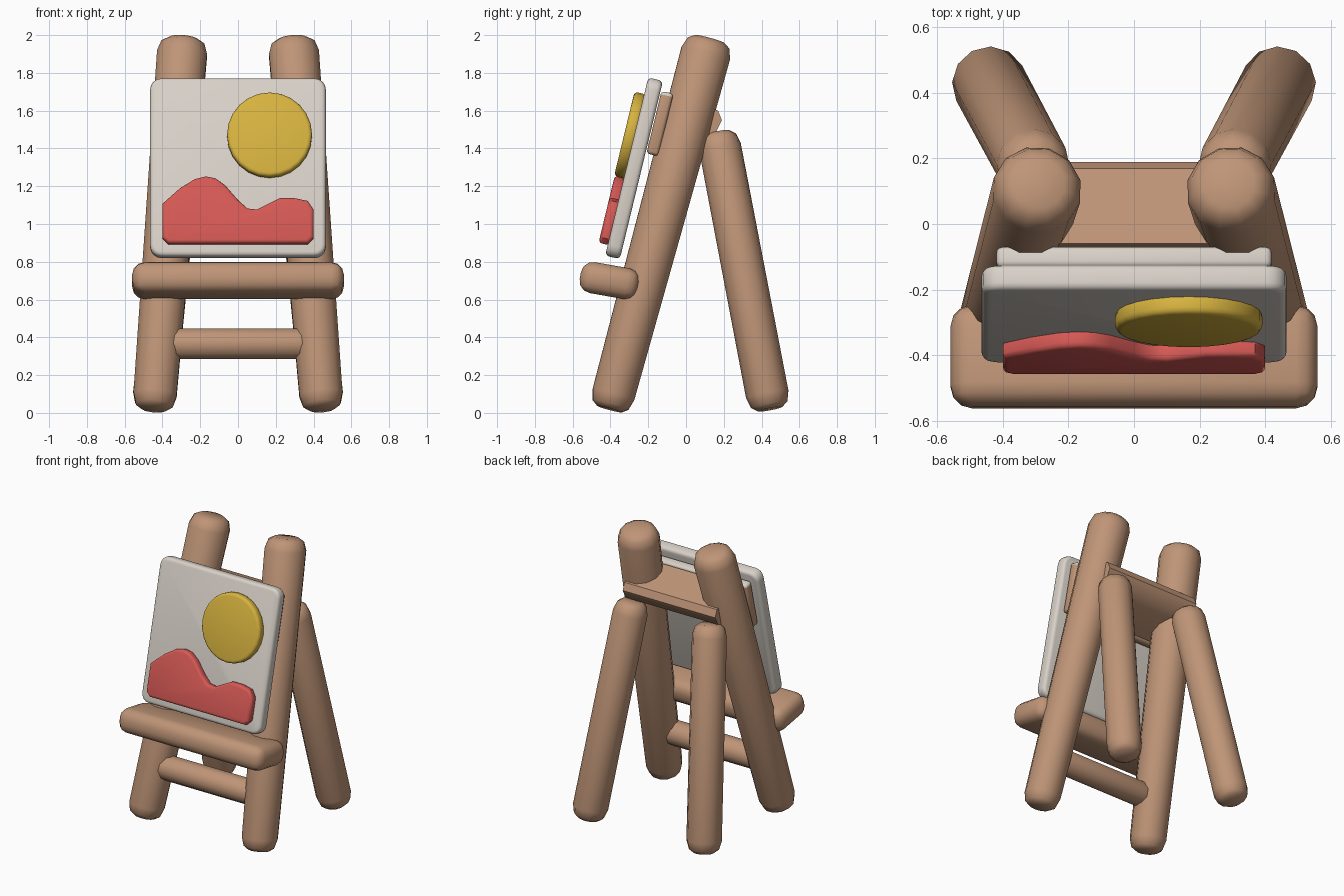
import bpy, bmesh
from math import sin, cos, pi, radians
from mathutils import Matrix, Vector

cube = bpy.data.objects.get("Cube")
if cube:
    bpy.data.objects.remove(cube, do_unlink=True)


def material(name, r, g, b):
    m = bpy.data.materials.new(name)
    m.use_nodes = True
    m.diffuse_color = (r, g, b, 1)
    m.node_tree.nodes["Principled BSDF"].inputs["Base Color"].default_value = (r, g, b, 1)
    return m


wood = material("wood brown", 0.52, 0.30, 0.185)
white = material("canvas white", 0.69, 0.64, 0.58)
yellow = material("sun yellow", 0.68, 0.45, 0.05)
red = material("hill red", 0.67, 0.10, 0.09)


def finish(name, bm, matrix, mat, bevel=0):
    bmesh.ops.recalc_face_normals(bm, faces=bm.faces)
    mesh = bpy.data.meshes.new(name)
    bm.to_mesh(mesh)
    bm.free()
    mesh.materials.append(mat)
    ob = bpy.data.objects.new(name, mesh)
    bpy.context.collection.objects.link(ob)
    ob.matrix_world = matrix
    bpy.ops.object.select_all(action='DESELECT')
    ob.select_set(True)
    bpy.context.view_layer.objects.active = ob
    if bevel:
        mod = ob.modifiers.new("rounded edges", 'BEVEL')
        mod.width = bevel
        mod.segments = 3
        mod.limit_method = 'ANGLE'
        mod.angle_limit = 1.0
        bpy.ops.object.modifier_apply(modifier=mod.name)
    bpy.ops.object.shade_smooth_by_angle(angle=radians(40))
    return ob


def post(name, a, b, ra, rb, cap=0.08, sides=12):
    """Round wooden post from a to b with softened ends."""
    a, b = Vector(a), Vector(b)
    length = (b - a).length
    ends = [(0, 0.58), (0.3, 0.86), (1, 1)]
    rings = [(cap * t, ra * s) for t, s in ends]
    rings += [(length - cap * t, rb * s) for t, s in reversed(ends)]
    bm = bmesh.new()
    loops = [[bm.verts.new((r * cos(2 * pi * i / sides), r * sin(2 * pi * i / sides), z))
              for i in range(sides)] for z, r in rings]
    for low, high in zip(loops, loops[1:]):
        for i in range(sides):
            j = (i + 1) % sides
            bm.faces.new((low[i], low[j], high[j], high[i]))
    bm.faces.new(loops[0])
    bm.faces.new(loops[-1])
    turn = (b - a).to_track_quat('Z', 'Y').to_matrix().to_4x4()
    return finish(name, bm, Matrix.Translation(a) @ turn, wood)


def plate(name, outline, w0, w1, matrix, mat, bevel):
    """Outline in local XY, extruded from w0 to w1 along local Z."""
    bm = bmesh.new()
    face = bm.faces.new([bm.verts.new((x, y, w0)) for x, y in outline])
    out = bmesh.ops.extrude_face_region(bm, geom=[face])
    verts = [g for g in out["geom"] if isinstance(g, bmesh.types.BMVert)]
    bmesh.ops.translate(bm, verts=verts, vec=(0, 0, w1 - w0))
    return finish(name, bm, matrix, mat, bevel)


def rectangle(hx, hy, r=0.0, steps=4):
    if not r:
        return [(-hx, -hy), (hx, -hy), (hx, hy), (-hx, hy)]
    pts = []
    for k, (sx, sy) in enumerate([(1, 1), (-1, 1), (-1, -1), (1, -1)]):
        for i in range(steps + 1):
            t = pi / 2 * (k + i / steps)
            pts.append((sx * (hx - r) + r * cos(t), sy * (hy - r) + r * sin(t)))
    return pts


# Four splayed legs
for side, s in (("left", 1), ("right", -1)):
    post("front_leg_" + side, (s * 0.445, -0.405, 0.02), (s * 0.29, 0.125, 1.98), 0.118, 0.137)
    post("back_leg_" + side, (s * 0.45, 0.445, 0.02), (s * 0.30, 0.165, 1.485), 0.114, 0.112)

# Lower rung
post("lower_rung", (-0.40, -0.325, 0.365), (0.40, -0.325, 0.365), 0.085, 0.085, sides=10)

# Parts extruded across the width: profile in YZ
across = Matrix(((0, 0, 1, 0), (1, 0, 0, 0), (0, 1, 0, 0), (0, 0, 0, 1)))
plate("upper_crossbar",
      [(-0.06, 1.68), (0.17, 1.60), (0.19, 1.55), (0.16, 1.49), (0.08, 1.45), (-0.14, 1.38)],
      -0.36, 0.36, across, wood, 0)
tray = Matrix.Translation((0, -0.405, 0.70)) @ Matrix.Rotation(radians(-10), 4, 'X') @ across
plate("tray", rectangle(0.157, 0.083), -0.56, 0.56, tray, wood, 0.065)

# Leaning picture
lean = radians(13.6)
board = Matrix.Translation((0, -0.275, 1.295)) @ Matrix.Rotation(pi / 2 - lean, 4, 'X')
plate("canvas", rectangle(0.465, 0.485, 0.06), -0.04, 0.04, board, white, 0.022)

# Backing plank, white along its top edge
backing = plate("backing_plank", rectangle(0.42, 0.17), -0.11, -0.045,
                board @ Matrix.Translation((0, 0.262, 0)), wood, 0.018)
backing.data.materials.append(white)
for p in backing.data.polygons:
    if p.center.y > 0.15:
        p.material_index = 1

# Painted sun and hills in relief
plate("sun", [(0.167 + 0.225 * cos(i * pi / 12), 0.165 + 0.23 * sin(i * pi / 12)) for i in range(24)],
      0.03, 0.093, board, yellow, 0.02)
hills = [(-.4, .93), (-.37, .9), (.37, .9), (.4, .93), (.4, 1.08), (.37, 1.125), (.3, 1.14),
         (.22, 1.14), (.16, 1.11), (.1, 1.08), (.05, 1.085), (0, 1.13), (-.07, 1.21),
         (-.12, 1.245), (-.17, 1.255), (-.23, 1.24), (-.31, 1.19), (-.4, 1.11)]
plate("hills", [(x, (z - 1.315) / cos(lean)) for x, z in hills], 0.03, 0.09, board, red, 0.018)
